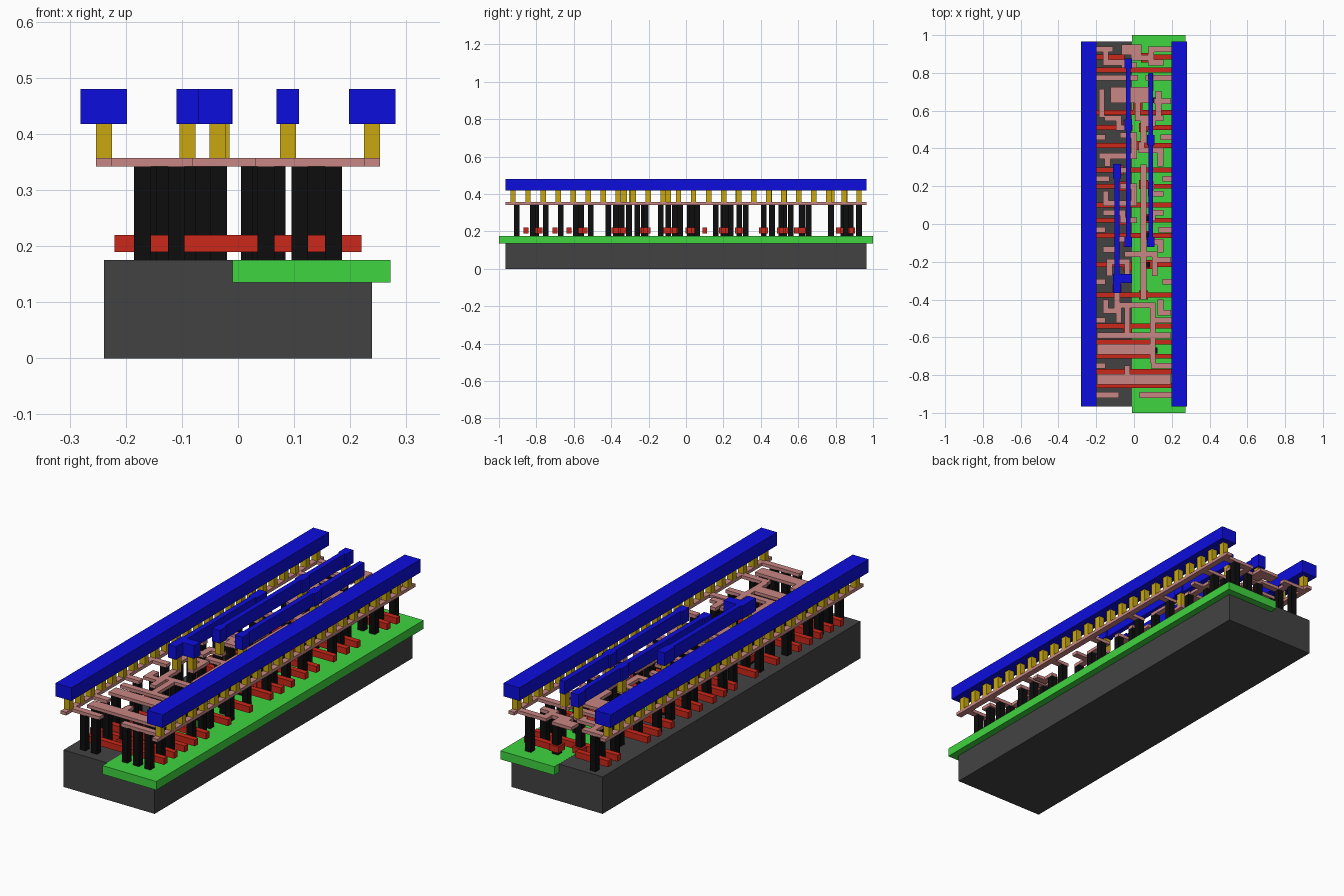
import bpy, bmesh


def material(name, rgb):
    m = bpy.data.materials.new(name)
    m.diffuse_color = (*rgb, 1)
    return m


DARK = material("dark_grey", (0.055, 0.055, 0.055))
GREEN = material("green", (0.05, 0.66, 0.05))
RED = material("red", (0.60, 0.02, 0.01))
BLACK = material("black", (0.004, 0.004, 0.004))
PINK = material("pink", (0.58, 0.24, 0.23))
YELLOW = material("yellow", (0.58, 0.39, 0.005))
BLUE = material("blue", (0.004, 0.004, 0.72))


def layer(name, rects, z0, z1, mat):
    """Flat layer made of boxes, each given as (x0, x1, y0, y1)."""
    bm = bmesh.new()
    for x0, x1, y0, y1 in rects:
        vs = bmesh.ops.create_cube(bm, size=1)["verts"]
        for v in vs:
            v.co = (x1 if v.co.x > 0 else x0, y1 if v.co.y > 0 else y0,
                    z1 if v.co.z > 0 else z0)
    me = bpy.data.meshes.new(name)
    bm.to_mesh(me)
    bm.free()
    me.materials.append(mat)
    ob = bpy.data.objects.new(name, me)
    bpy.context.collection.objects.link(ob)
    return ob


def square(x, y, s):
    return (x - s / 2, x + s / 2, y - s / 2, y + s / 2)


def wire(points, w=0.030):
    """Right-angled wire of width w through the points."""
    h = w / 2
    return [(min(a[0], b[0]) - h, max(a[0], b[0]) + h,
             min(a[1], b[1]) - h, max(a[1], b[1]) + h)
            for a, b in zip(points, points[1:])]


def wires(paths):
    return [r for p in paths for r in wire(p)]


LI = (0.342, 0.357)

# Base block and the well set into its right half
layer("substrate", [(-0.239, 0.239, -0.965, 0.965)], 0, 0.175, DARK)
layer("well", [(-0.01, 0.272, -1, 1)], 0.135, 0.1755, GREEN)

# Gate bars crossing the cell
gates = [-0.855, -0.78, -0.70, -0.625, -0.54, -0.375, -0.06, 0.10,
         0.285, 0.415, 0.59, 0.815]
bars = [(-0.22, 0.22, y - 0.013, y + 0.013) for y in gates]
for y in (-0.215, 0.02, 0.20, 0.51, 0.885):
    bars += [(-0.22, -0.05, y - 0.013, y + 0.013),
             (0.06, 0.22, y - 0.013, y + 0.013)]
# Gate landing pads
pads = [(-0.035, -0.80), (-0.035, -0.56), (0.05, -0.375), (-0.09, -0.345),
        (-0.035, -0.225), (0.07, -0.215), (-0.035, -0.095), (0.065, -0.06),
        (-0.06, 0.02), (0.07, 0.03), (-0.06, 0.20), (0.05, 0.21),
        (-0.08, 0.285), (0.04, 0.415), (-0.035, 0.525), (0.05, 0.51),
        (0.02, 0.62), (-0.035, 0.84), (0.06, 0.88)]
layer("gate_bars", bars + [square(x, y, 0.048) for x, y in pads],
      0.19, 0.22, RED)

# Contact posts: lists of x for each row in y
L2, R2, R3 = (-0.17, -0.11), (0.11, 0.17), (0.05, 0.11, 0.17)
rows = [(-0.905, L2 + R3), (-0.82, L2 + R3), (-0.75, (-0.17, 0.11, 0.17)),
        (-0.67, (-0.17, 0.11)), (-0.59, (-0.13, 0.17)),
        (-0.51, (-0.17, 0.11, 0.17)), (-0.415, (-0.15, 0.14)),
        (-0.305, (-0.17, 0.17)), (-0.26, (-0.13, 0.11)),
        (-0.135, (-0.15, 0.14)), (-0.03, (-0.17, 0.17)),
        (0.06, (-0.15, 0.14)), (0.16, (-0.15, 0.14)),
        (0.24, (-0.17, 0.17)), (0.32, (-0.14, 0.14)),
        (0.46, (-0.17, 0.17)), (0.56, (-0.14, 0.14)),
        (0.655, (-0.11, 0.11)), (0.775, (-0.17, 0.11, 0.17)),
        (0.855, (-0.15, 0.14)), (0.925, (-0.17, 0.17))]
posts = [(x, y) for y, xs in rows for x in xs] + pads
layer("contact_posts", [square(x, y, 0.030) for x, y in posts],
      0.175, 0.342, BLACK)

# Local wiring: side rails with taps reaching inward
rails = [(s * 0.239 - 0.0145, s * 0.239 + 0.0145, -0.965, 0.965)
         for s in (-1, 1)]
left_taps = [(-0.905, -0.08), (-0.75, -0.15), (-0.51, -0.15), (-0.305, -0.15),
             (-0.03, -0.15), (0.24, -0.13), (0.46, -0.15), (0.775, 0.02),
             (0.925, -0.11)]
right_taps = [(-0.905, 0.03), (-0.75, 0.09), (-0.51, 0.09), (-0.305, 0.15),
              (-0.03, 0.13), (0.24, 0.15), (0.46, 0.14), (0.775, 0.06),
              (0.925, 0.08)]
taps = [(-0.24, x, y - 0.015, y + 0.015) for y, x in left_taps]
taps += [(x, 0.24, y - 0.015, y + 0.015) for y, x in right_taps]
layer("local_rails", rails + taps, *LI, PINK)

# Local wiring: front third
layer("local_wires_front", wires([
    [(-0.18, -0.81), (0.18, -0.81)], [(-0.18, -0.835), (0.18, -0.835)],
    [(-0.035, -0.82), (-0.035, -0.765)],
    [(0.10, -0.72), (0.10, -0.43), (-0.09, -0.43), (-0.09, -0.33)],
    [(-0.18, -0.59), (0.085, -0.59)], [(0.10, -0.59), (0.18, -0.59)],
    [(-0.15, -0.415), (-0.15, -0.46), (-0.08, -0.46), (-0.08, -0.51)],
    [(-0.035, -0.57), (-0.035, -0.44)],
    [(0.14, -0.415), (0.14, -0.47), (0.18, -0.47)],
]) + [(-0.195, 0.085, -0.69, -0.635)], *LI, PINK)

# Local wiring: middle third
layer("local_wires_middle", wires([
    [(0.05, -0.385), (0.05, 0.30)],
    [(-0.13, -0.26), (-0.13, -0.20), (-0.035, -0.20), (-0.035, -0.29)],
    [(0.11, -0.26), (0.11, -0.19), (0.18, -0.19)],
    [(-0.035, -0.16), (0.11, -0.16), (0.11, -0.20)],
    [(-0.15, -0.135), (-0.09, -0.135), (-0.09, -0.08), (-0.03, -0.08)],
    [(0.09, -0.095), (0.14, -0.095), (0.14, -0.135)],
    [(-0.15, 0.06), (-0.06, 0.06), (-0.06, 0.02), (0.0, 0.02)],
    [(0.14, 0.06), (0.10, 0.06), (0.10, 0.03)],
    [(-0.15, 0.16), (-0.15, 0.11), (0.0, 0.11), (0.0, 0.20), (-0.06, 0.20)],
    [(0.14, 0.16), (0.09, 0.16), (0.09, 0.21)],
    [(-0.09, 0.285), (-0.03, 0.285)],
]), *LI, PINK)

# Local wiring: back third
layer("local_wires_back", wires([
    [(-0.17, 0.36), (0.0, 0.36), (0.0, 0.47), (-0.06, 0.47)],
    [(-0.14, 0.32), (-0.14, 0.36)], [(0.14, 0.32), (0.14, 0.39), (0.04, 0.39), (0.04, 0.42)],
    [(-0.14, 0.56), (-0.08, 0.56), (-0.08, 0.51), (-0.02, 0.51)],
    [(0.05, 0.445), (0.05, 0.53), (0.10, 0.53)],
    [(0.089, 0.445), (0.089, 0.42)], [(0.14, 0.56), (0.02, 0.56), (0.02, 0.63)],
    [(-0.17, 0.58), (-0.17, 0.70)], [(0.12, 0.65), (0.18, 0.65)],
    [(0.13, 0.69), (0.13, 0.58)], [(0.089, 0.78), (0.089, 0.72)],
    [(-0.15, 0.925), (-0.15, 0.855), (-0.05, 0.855)],
    [(-0.05, 0.84), (0.0, 0.84)], [(0.06, 0.88), (0.0, 0.88)],
    [(0.09, 0.925), (0.09, 0.855), (0.14, 0.855)],
]) + [(-0.125, 0.085, 0.64, 0.725), (-0.065, 0.04, 0.895, 0.95)], *LI, PINK)

# Upper metal: power rails and three signal lines with wider pads
layer("metal_rails", [(-0.281, -0.198, -0.965, 0.965),
                      (0.198, 0.281, -0.965, 0.965)], 0.418, 0.48, BLUE)
lines = {"left": (-0.09, -0.33, 0.28, (-0.33, 0.28)),
         "centre": (-0.03, -0.095, 0.85, (-0.095, 0.525, 0.85)),
         "right": (0.089, -0.095, 0.78, (-0.095, 0.445))}
vias = [(s * 0.239, -0.925 + i * 1.85 / 23) for s in (-1, 1) for i in range(24)]
vias += [(-0.036, -0.29), (0.089, 0.78)]
for name, (x, y0, y1, stops) in lines.items():
    rects = [(x - 0.0125, x + 0.0125, y0, y1 + 0.02)]
    rects += [(x - 0.02, x + 0.02, y - 0.027, y + 0.027) for y in stops]
    if name == "left":
        rects += [(-0.11, -0.07, -0.365, -0.265), (-0.07, -0.011, -0.312, -0.266),
                  (-0.11, -0.07, 0.24, 0.317)]
    layer("metal_line_" + name, rects, 0.418, 0.48, BLUE)
    vias += [(x, y) for y in stops]

# Posts joining local wiring to the upper metal
layer("metal_posts", [square(x, y, 0.029) for x, y in vias], 0.357, 0.418, YELLOW)
